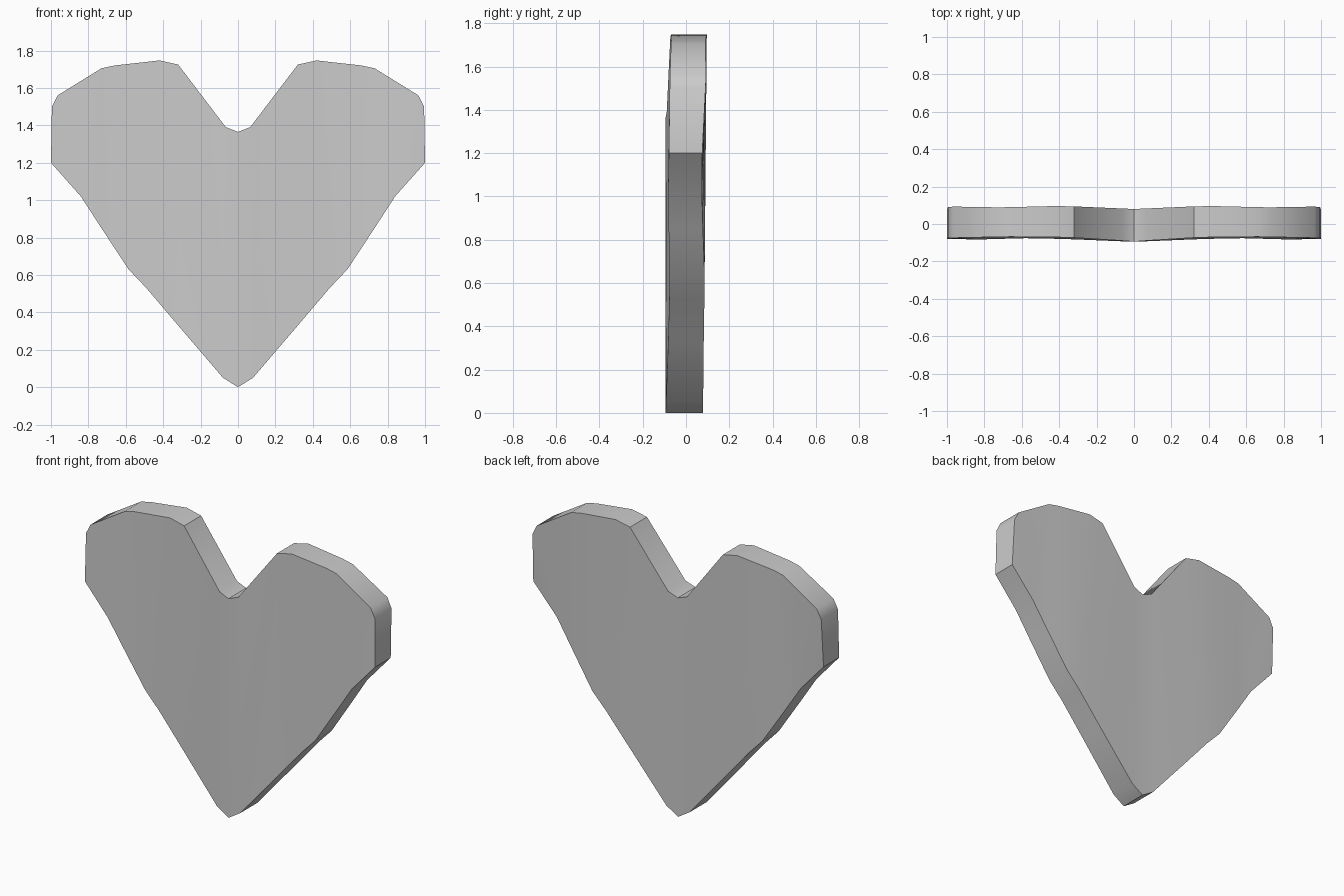
import bpy, bmesh, math

if "Cube" in bpy.data.objects:
    bpy.data.objects.remove(bpy.data.objects["Cube"])

# Right half as columns: (x, z, front y, back y) of the lower rim, then of the upper rim
COLUMNS = [
    ((0.00, 0.00, -0.094, 0.078), (0.00, 1.365, -0.094, 0.080)),
    ((0.08, 0.05, -0.092, 0.079), (0.065, 1.39, -0.089, 0.083)),
    ((0.32, 0.33, -0.082, 0.082), (0.32, 1.725, -0.073, 0.094)),
    ((0.49, 0.53, -0.077, 0.085), (0.42, 1.747, -0.070, 0.096)),
    ((0.585, 0.63, -0.076, 0.086), (0.66, 1.72, -0.068, 0.090)),
    ((0.73, 0.85, -0.080, 0.078), (0.73, 1.705, -0.069, 0.089)),
    ((0.84, 1.02, -0.083, 0.073), (0.965, 1.56, -0.074, 0.093)),
    ((1.00, 1.20, -0.079, 0.075), (0.995, 1.50, -0.075, 0.090)),
]

# Wavy slab: each column becomes a ring of four corners, rings are joined by quads
bm = bmesh.new()
rings = []
for (lx, lz, lf, lb), (ux, uz, uf, ub) in COLUMNS:
    rings.append([bm.verts.new(p) for p in
                  ((lx, lf, lz), (ux, uf, uz), (ux, ub, uz), (lx, lb, lz))])
for a, b in zip(rings, rings[1:]):
    for i in range(4):
        j = (i + 1) % 4
        bm.faces.new((a[i], b[i], b[j], a[j]))
bm.faces.new(rings[-1])

# Mirror to the left half
bmesh.ops.mirror(bm, geom=bm.verts[:] + bm.edges[:] + bm.faces[:],
                 axis='X', merge_dist=0.001)
bmesh.ops.remove_doubles(bm, verts=bm.verts, dist=0.001)
bmesh.ops.recalc_face_normals(bm, faces=bm.faces)

mesh = bpy.data.meshes.new("heart")
bm.to_mesh(mesh)
bm.free()
heart = bpy.data.objects.new("heart", mesh)
bpy.context.collection.objects.link(heart)

# Soft faces with a crisp rim
bpy.context.view_layer.objects.active = heart
heart.select_set(True)
bpy.ops.object.shade_smooth_by_angle(angle=math.radians(40))
